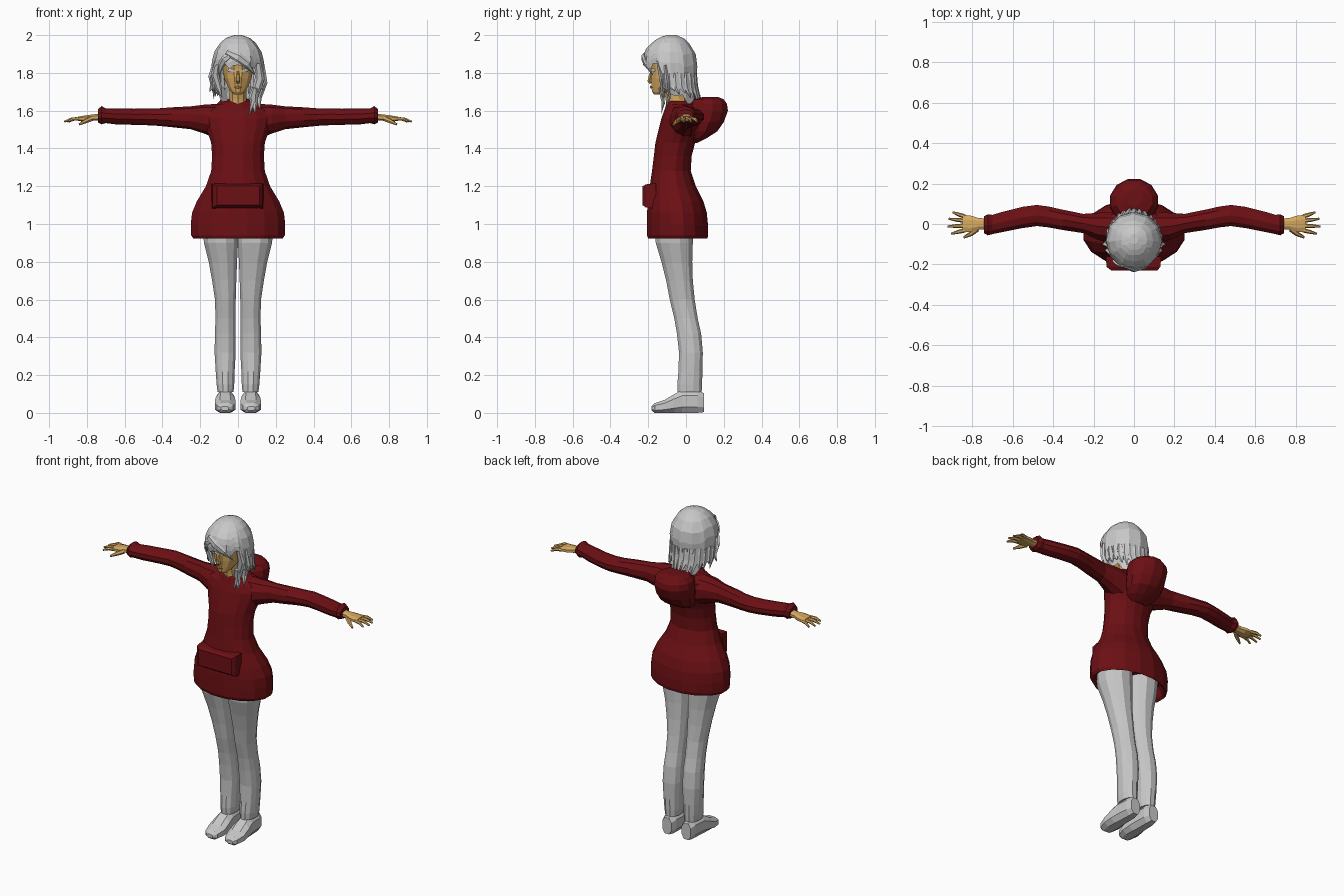
import bpy, bmesh, math, random
from mathutils import Vector

random.seed(4)


def material(name, rgb):
    m = bpy.data.materials.new(name)
    m.diffuse_color = (*rgb, 1)
    return m


RED = material("dark red", (0.15, 0.005, 0.007))
GREY = material("light grey", (0.58, 0.58, 0.58))
SKIN = material("tan skin", (0.68, 0.40, 0.12))


def skin_rings(name, rings, mat, mirror=False, caps=True):
    """Join equal point rings with quads into one flat shaded object."""
    bm = bmesh.new()
    vs = [[bm.verts.new(p) for p in r] for r in rings]
    n = len(vs[0])
    for a, b in zip(vs, vs[1:]):
        for i in range(n):
            j = (i + 1) % n
            bm.faces.new((a[i], a[j], b[j], b[i]))
    if caps:
        bm.faces.new(vs[0])
        bm.faces.new(vs[-1])
    bmesh.ops.recalc_face_normals(bm, faces=bm.faces)
    me = bpy.data.meshes.new(name)
    bm.to_mesh(me)
    bm.free()
    me.materials.append(mat)
    ob = bpy.data.objects.new(name, me)
    bpy.context.collection.objects.link(ob)
    if mirror:
        ob.modifiers.new("mirror", "MIRROR").use_mirror_merge = False
    return ob


def loft(name, axis, sections, mat, n=12, power=1.0, mirror=False):
    """Sections are (position, a0, a1, b0, b1): limits in the two cross axes."""
    k = math.cos(math.pi / n)
    rings = []
    for t, a0, a1, b0, b1 in sections:
        ring = []
        for i in range(n):
            ang = 2 * math.pi * (i + 0.5) / n
            c, s = math.cos(ang) / k, math.sin(ang) / k
            c = math.copysign(abs(c) ** power, c)
            s = math.copysign(abs(s) ** power, s)
            a = (a0 + a1) / 2 + (a1 - a0) / 2 * c
            b = (b0 + b1) / 2 + (b1 - b0) / 2 * s
            ring.append({"x": (t, a, b), "y": (a, t, b), "z": (a, b, t)}[axis])
        rings.append(ring)
    return skin_rings(name, rings, mat, mirror)


def tube(name, pts, radii, mat, n=6, flat=1.0, ref=(0, 1, 0), mirror=False):
    """Tapered tube along a path, flattened in the ref direction."""
    pts = [Vector(p) for p in pts]
    rings = []
    for i, (p, r) in enumerate(zip(pts, radii)):
        t = (pts[min(i + 1, len(pts) - 1)] - pts[max(i - 1, 0)]).normalized()
        side = t.cross(Vector(ref)).normalized()
        up = side.cross(t)
        rings.append([p + side * r * math.cos(2 * math.pi * k / n)
                      + up * r * flat * math.sin(2 * math.pi * k / n) for k in range(n)])
    return skin_rings(name, rings, mat, mirror)


def sym(rows):
    """(z, half width, y front, y back) to loft sections."""
    return [(z, -w, w, y0, y1) for z, w, y0, y1 in rows]


# Hooded top: body, hood, collar, pocket, sleeves
loft("hoodie_body", "z", sym([
    (0.99, 0.20, -0.16, 0.07), (0.935, 0.22, -0.185, 0.10), (0.922, 0.236, -0.20, 0.113),
    (0.94, 0.248, -0.207, 0.117), (1.00, 0.25, -0.207, 0.116), (1.06, 0.243, -0.206, 0.11),
    (1.12, 0.218, -0.202, 0.092), (1.20, 0.17, -0.192, 0.052), (1.28, 0.142, -0.18, 0.025),
    (1.36, 0.137, -0.17, 0.03), (1.43, 0.142, -0.162, 0.048), (1.50, 0.165, -0.145, 0.07),
    (1.56, 0.18, -0.13, 0.075), (1.60, 0.165, -0.115, 0.07), (1.63, 0.115, -0.095, 0.05),
    (1.645, 0.06, -0.08, 0.03)]), RED, n=16)
loft("hood", "z", sym([
    (1.43, 0.05, 0.0, 0.06), (1.455, 0.085, 0.0, 0.11), (1.49, 0.105, 0.0, 0.165),
    (1.54, 0.115, 0.0, 0.20), (1.60, 0.118, 0.0, 0.222), (1.635, 0.112, 0.01, 0.217),
    (1.66, 0.09, 0.03, 0.20), (1.672, 0.045, 0.09, 0.17)]), RED, n=12)
loft("collar", "z", sym([
    (1.60, 0.115, -0.115, 0.07), (1.635, 0.095, -0.105, 0.06), (1.652, 0.075, -0.09, 0.045),
    (1.63, 0.055, -0.08, 0.03)]), RED, n=12)
loft("front_pocket", "y", [
    (-0.16, -0.14, 0.135, 1.08, 1.215), (-0.212, -0.135, 0.13, 1.087, 1.21),
    (-0.23, -0.112, 0.115, 1.10, 1.20)], RED, n=4)
loft("sleeves", "x", [
    (0.10, -0.095, 0.06, 1.45, 1.632), (0.18, -0.078, 0.055, 1.483, 1.628),
    (0.25, -0.045, 0.05, 1.505, 1.62), (0.35, -0.03, 0.07, 1.515, 1.615),
    (0.42, -0.017, 0.086, 1.522, 1.61), (0.48, -0.01, 0.094, 1.525, 1.61),
    (0.55, -0.02, 0.085, 1.527, 1.608), (0.65, -0.04, 0.06, 1.53, 1.61),
    (0.70, -0.05, 0.045, 1.536, 1.61), (0.722, -0.056, 0.048, 1.53, 1.622),
    (0.742, -0.045, 0.038, 1.54, 1.605)], RED, n=10, mirror=True)

# Hands with four fingers and a thumb
loft("palms", "x", [
    (0.72, -0.026, 0.026, 1.548, 1.585), (0.77, -0.028, 0.03, 1.547, 1.58),
    (0.80, -0.04, 0.04, 1.542, 1.576), (0.848, -0.041, 0.046, 1.545, 1.568)],
    SKIN, n=8, power=0.85, mirror=True)
for y0, x1, y1 in ((-0.031, 0.902, -0.048), (-0.008, 0.92, -0.012),
                   (0.016, 0.915, 0.026), (0.037, 0.895, 0.058)):
    mid = ((0.84 + x1) / 2, (y0 + y1) / 2, 1.556)
    tube("fingers", [(0.835, y0, 1.557), mid, (x1, y1, 1.542)], [0.011, 0.0095, 0.005],
         SKIN, ref=(0, 0, 1), mirror=True)
tube("thumbs", [(0.775, -0.025, 1.558), (0.805, -0.048, 1.545), (0.84, -0.066, 1.527)],
     [0.014, 0.012, 0.006], SKIN, ref=(0, 0, 1), mirror=True)

# Trousers and shoes
loft("trouser_legs", "z", [
    (0.11, 0.024, 0.108, -0.045, 0.083), (0.15, 0.02, 0.113, -0.046, 0.085),
    (0.22, 0.018, 0.118, -0.04, 0.087), (0.32, 0.012, 0.124, -0.037, 0.089),
    (0.42, 0.012, 0.122, -0.048, 0.08), (0.50, 0.014, 0.119, -0.062, 0.062),
    (0.60, 0.012, 0.122, -0.086, 0.046), (0.70, 0.009, 0.137, -0.105, 0.036),
    (0.80, 0.005, 0.155, -0.13, 0.033), (0.90, 0.0, 0.18, -0.16, 0.036),
    (1.0, 0.0, 0.19, -0.165, 0.04)], GREY, n=12, power=0.9, mirror=True)
loft("shoes", "y", [
    (-0.182, 0.05, 0.09, 0.012, 0.035), (-0.165, 0.026, 0.11, 0.0, 0.052),
    (-0.115, 0.012, 0.123, 0.0, 0.068), (-0.06, 0.015, 0.12, 0.0, 0.10),
    (-0.02, 0.02, 0.114, 0.0, 0.122), (0.06, 0.024, 0.108, 0.0, 0.122),
    (0.094, 0.036, 0.098, 0.004, 0.105)], GREY, n=8, power=0.8, mirror=True)

# Head, neck and face
loft("neck", "z", sym([
    (1.60, 0.055, -0.10, 0.01), (1.66, 0.045, -0.105, 0.0), (1.74, 0.045, -0.12, 0.0)]), SKIN, n=10)
loft("head", "z", sym([
    (1.685, 0.02, -0.168, -0.135), (1.70, 0.036, -0.18, -0.09), (1.73, 0.055, -0.183, -0.03),
    (1.77, 0.072, -0.185, 0.0), (1.82, 0.08, -0.186, 0.01), (1.87, 0.085, -0.195, 0.02),
    (1.93, 0.07, -0.17, 0.0)]), SKIN, n=12)
tube("nose", [(0, -0.184, 1.81), (0, -0.19, 1.78), (0, -0.194, 1.757), (0, -0.186, 1.745)],
     [0.005, 0.009, 0.012, 0.008], SKIN)
tube("lips", [(-0.022, -0.178, 1.723), (0, -0.187, 1.725), (0.022, -0.178, 1.723)],
     [0.002, 0.008, 0.002], SKIN, flat=0.5)
tube("eyes", [(0.018, -0.187, 1.808), (0.031, -0.181, 1.812), (0.045, -0.172, 1.814),
              (0.056, -0.163, 1.813)], [0.002, 0.009, 0.009, 0.002], GREY, flat=0.4, mirror=True)

# Hair cap: columns hang from the crown to a ragged lower edge
PROFILE = [(2.0, 0.02, -0.10, -0.05), (1.99, 0.055, -0.135, -0.02), (1.97, 0.085, -0.17, 0.005),
           (1.92, 0.12, -0.215, 0.042), (1.87, 0.135, -0.228, 0.058), (1.80, 0.137, -0.215, 0.055),
           (1.74, 0.128, -0.20, 0.048), (1.68, 0.11, -0.17, 0.058), (1.60, 0.095, -0.15, 0.065)]


def hair_point(ang, z, grow=1.0):
    for p, q in zip(PROFILE, PROFILE[1:]):
        if z >= q[0]:
            f = (p[0] - z) / (p[0] - q[0])
            w, y0, y1 = (p[i] + (q[i] - p[i]) * f for i in (1, 2, 3))
            break
    return Vector((w * grow * math.cos(ang),
                   (y0 + y1) / 2 + (y1 - y0) / 2 * grow * math.sin(ang), z))


COLS = 36
columns = []
for i in range(COLS):
    ang = 2 * math.pi * i / COLS
    front = -math.sin(ang)
    low = 1.835 if front > 0.35 else 1.69 if front > -0.4 else 1.65
    low += random.uniform(-0.018, 0.018)
    columns.append([hair_point(ang, 2.0 - (2.0 - low) * s,
                               1 + (0.025 if i % 3 == 0 else -0.01) * min(1, s * 3))
                    for s in (0.0, 0.05, 0.13, 0.28, 0.46, 0.64, 0.82, 1.0)])
cap = skin_rings("hair_cap", list(zip(*columns)), GREY, caps=False)
crown = bmesh.new()
crown.from_mesh(cap.data)
bmesh.ops.holes_fill(crown, edges=[e for e in crown.edges if e.is_boundary
                                   and min(v.co.z for v in e.verts) > 1.99])
crown.to_mesh(cap.data)
crown.free()

# Loose tips round the sides and back
for i in range(17):
    ang = math.radians(-15 + 210 * i / 16)
    end = random.uniform(1.61, 1.66) if 40 < math.degrees(ang) < 140 else random.uniform(1.66, 1.71)
    out = (math.cos(ang), math.sin(ang), 0)
    tube("hair_tip", [hair_point(ang, 1.80, 0.97), hair_point(ang, 1.73, 1.03),
                      hair_point(ang + random.uniform(-0.1, 0.1), end, 1.2)],
         [0.014, 0.022, 0.002], GREY, n=5, flat=0.5, ref=out)

# Face-framing locks, the right one hanging over the chest, and a swept fringe
for pts, r in (
        ([(0.105, -0.15, 1.86), (0.115, -0.13, 1.77), (0.088, -0.12, 1.68), (0.06, -0.13, 1.58)], 0.026),
        ([(0.125, -0.11, 1.84), (0.13, -0.10, 1.75), (0.105, -0.09, 1.67), (0.115, -0.105, 1.61)], 0.026),
        ([(0.09, -0.14, 1.72), (0.08, -0.125, 1.67), (0.085, -0.12, 1.64), (0.09, -0.13, 1.59)], 0.024),
        ([(-0.11, -0.15, 1.86), (-0.122, -0.13, 1.79), (-0.105, -0.12, 1.73), (-0.085, -0.12, 1.67)], 0.022),
        ([(-0.125, -0.11, 1.84), (-0.135, -0.10, 1.78), (-0.13, -0.09, 1.74), (-0.15, -0.09, 1.70)], 0.022),
        ([(-0.06, -0.205, 1.91), (0.0, -0.225, 1.88), (0.05, -0.212, 1.845), (0.09, -0.175, 1.79)], 0.026),
        ([(-0.03, -0.215, 1.90), (-0.07, -0.203, 1.87), (-0.09, -0.185, 1.84), (-0.10, -0.165, 1.79)], 0.022)):
    tube("hair_lock", pts, [r * 0.6, r, r * 0.8, 0.002], GREY, flat=0.5)
